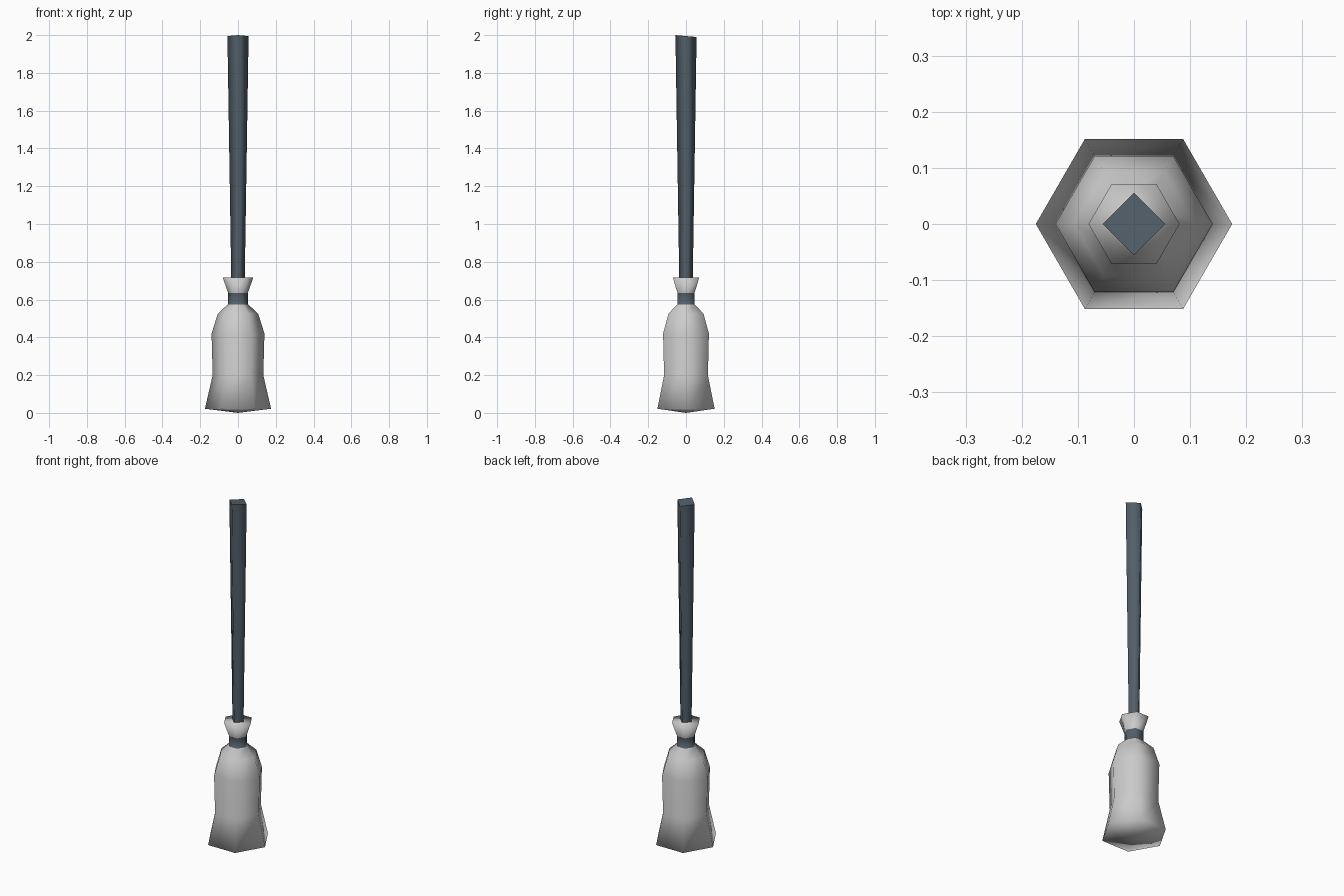
import bpy
import bmesh
from math import cos, sin, pi

cube = bpy.data.objects.get("Cube")
if cube:
    bpy.data.objects.remove(cube, do_unlink=True)


def make_material(name, color):
    mat = bpy.data.materials.new(name)
    mat.use_nodes = True
    mat.diffuse_color = color
    mat.node_tree.nodes["Principled BSDF"].inputs["Base Color"].default_value = color
    return mat


def lathe(name, sides, profile, material, bottom_tip=None):
    """Stack rings of (radius, height) into a closed, smooth-shaded solid."""
    bm = bmesh.new()
    rings = []
    for radius, z in profile:
        angles = [2 * pi * i / sides for i in range(sides)]
        rings.append([bm.verts.new((radius * cos(a), radius * sin(a), z)) for a in angles])
    for low, high in zip(rings, rings[1:]):
        for i in range(sides):
            j = (i + 1) % sides
            bm.faces.new((low[i], low[j], high[j], high[i]))
    bm.faces.new(rings[-1])
    if bottom_tip is None:
        bm.faces.new(rings[0][::-1])
    else:
        tip = bm.verts.new((0, 0, bottom_tip))
        for i in range(sides):
            bm.faces.new((rings[0][(i + 1) % sides], rings[0][i], tip))
    for face in bm.faces:
        face.smooth = True
    mesh = bpy.data.meshes.new(name)
    bm.to_mesh(mesh)
    bm.free()
    mesh.materials.append(material)
    obj = bpy.data.objects.new(name, mesh)
    bpy.context.collection.objects.link(obj)
    return obj


straw = make_material("pale grey straw", (0.6, 0.6, 0.6, 1))
slate = make_material("dark slate", (0.085, 0.115, 0.14, 1))

# Bristle bundle, with the binding band as its neck ring
bristles = lathe("bristles", 6, [
    (0.175, 0.022), (0.134, 0.2), (0.14, 0.42), (0.107, 0.525),
    (0.053, 0.575), (0.052, 0.635), (0.081, 0.717)], straw, bottom_tip=0)
bristles.data.materials.append(slate)
for face in bristles.data.polygons:
    if 0.58 < face.center.z < 0.63:
        face.material_index = 1

# Square tapered handle, its end cut slightly aslant
handle = lathe("handle", 4, [(0.035, 0.66), (0.056, 1.995)], slate)
for vert in handle.data.vertices:
    if vert.co.z > 1:
        vert.co.z -= vert.co.y * 0.09
for face in handle.data.polygons:
    if abs(face.normal.z) > 0.5:
        face.use_smooth = False
for edge in handle.data.edges:
    a, b = (handle.data.vertices[i].co for i in edge.vertices)
    edge.use_edge_sharp = abs(a.z - b.z) < 0.1
